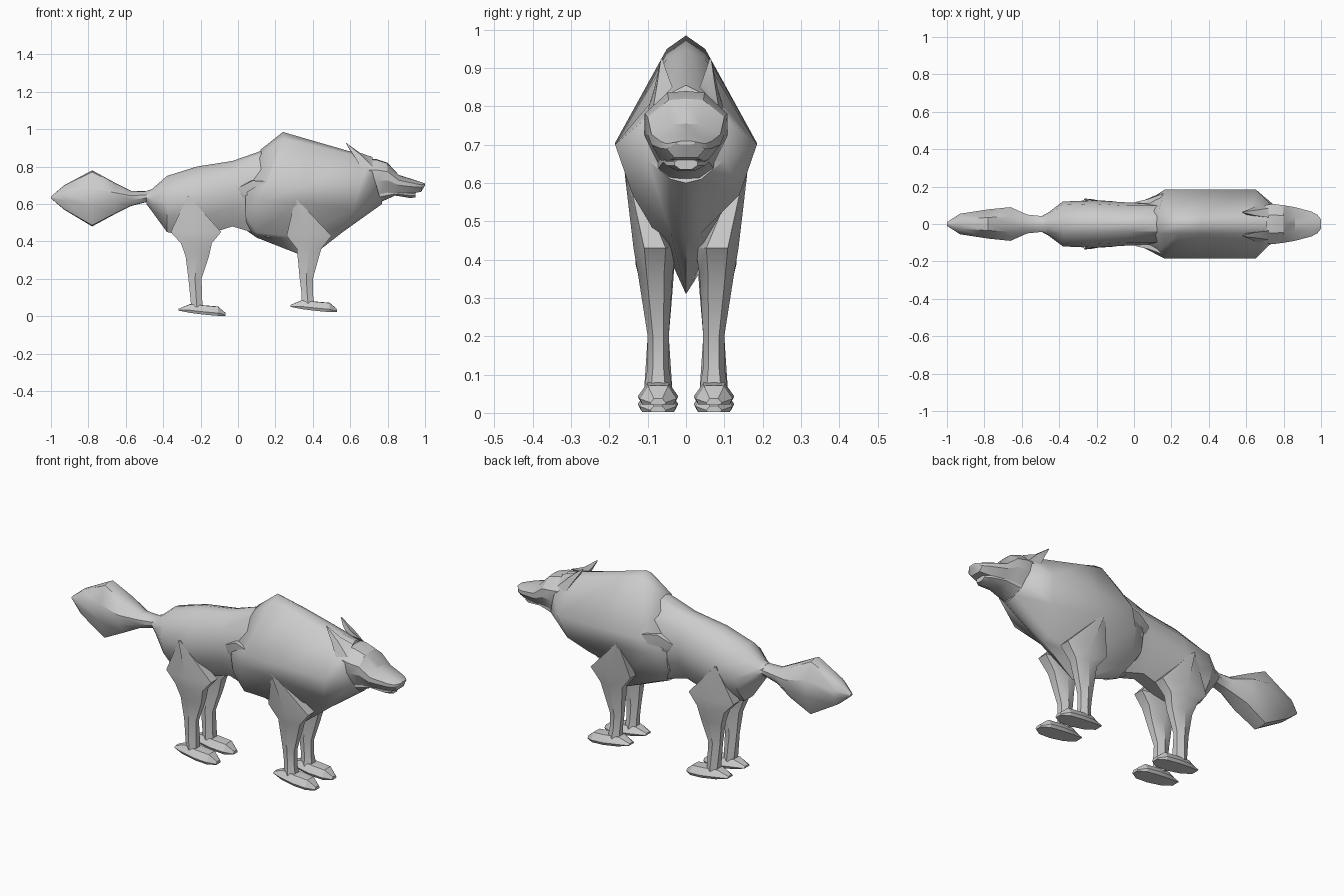
import bpy, bmesh, math


def loft(name, rings, angle=35):
    """Skin a list of equal-length closed rings and cap both ends."""
    bm = bmesh.new()
    rows = [[bm.verts.new(p) for p in r] for r in rings]
    n = len(rows[0])
    for a, b in zip(rows, rows[1:]):
        for i in range(n):
            j = (i + 1) % n
            bm.faces.new((a[i], a[j], b[j], b[i]))
    bm.faces.new(rows[0])
    bm.faces.new(rows[-1])
    bmesh.ops.recalc_face_normals(bm, faces=bm.faces)
    me = bpy.data.meshes.new(name)
    bm.to_mesh(me)
    bm.free()
    ob = bpy.data.objects.new(name, me)
    bpy.context.collection.objects.link(ob)
    bpy.ops.object.select_all(action='DESELECT')
    ob.select_set(True)
    bpy.context.view_layer.objects.active = ob
    bpy.ops.object.shade_smooth_by_angle(angle=math.radians(angle))
    return ob


def mirrored(half):
    """Close a half section (first and last point on y = 0)."""
    return half + [(x, -y, z) for x, y, z in reversed(half[1:-1])]


def sections(name, rows, shape, cy=0, angle=35):
    """Loft along x: each row is x, top z, bottom z, half width."""
    rings = []
    for x, zt, zb, w in rows:
        ring = mirrored([(x, w * fy, zb + (zt - zb) * fz) for fy, fz in shape])
        rings.append([(px, py + cy, pz) for px, py, pz in ring])
    return loft(name, rings, angle)


BODY = [(0, 1), (.35, .97), (.85, .78), (1, .52), (.85, .28), (.3, .0), (0, 0)]
OCT = [(0, 1), (.45, .97), (1, .68), (1, .38), (.5, .02), (0, 0)]
HEAD = [(0, 1), (.45, .98), (1, .72), (1, .45), (.6, .0), (0, 0)]
FOOT = [(0, 1), (.55, .97), (1, .3), (.85, 0), (0, 0)]

# Hindquarters and belly
sections("body", [(-.49, .67, .6, .045), (-.46, .68, .56, .06), (-.38, .75, .45, .12),
                  (-.22, .80, .42, .127), (-.03, .83, .48, .115), (.17, .90, .42, .115)], BODY)

# Bushy tail
sections("tail", [(-.44, .68, .60, .05), (-.49, .668, .61, .042), (-.57, .67, .59, .05),
                  (-.66, .715, .545, .09), (-.78, .78, .48, .078), (-.93, .70, .57, .055),
                  (-1, .64, .63, .01)], OCT)

# Heavy mane and chest
mane = [
    [(.12, 0, .89), (.125, .05, .87), (.145, .135, .74), (.04, .122, .66), (.04, .10, .54), (.05, 0, .455)],
    [(.24, 0, .985), (.24, .05, .95), (.165, .185, .705), (.12, .155, .62), (.10, .09, .45), (.10, 0, .42)],
    [(.36, 0, .95), (.36, .05, .925), (.38, .185, .70), (.33, .15, .60), (.32, .05, .42), (.38, 0, .31)],
    [(.62, 0, .875), (.62, .05, .86), (.65, .185, .70), (.62, .14, .57), (.56, .04, .47), (.56, 0, .45)],
    [(.71, 0, .855), (.71, .05, .83), (.72, .115, .76), (.75, .10, .66), (.77, .04, .61), (.77, 0, .60)],
]
loft("mane", [mirrored(s) for s in mane], 60)

# Head with blunt muzzle, and lower jaw
sections("head", [(.66, .84, .64, .09), (.74, .84, .63, .108), (.80, .82, .65, .1),
                  (.86, .755, .655, .09), (.95, .727, .66, .066), (.98, .717, .666, .05),
                  (1, .71, .70, .025)], HEAD, angle=25)
sections("lower_jaw", [(.74, .69, .60, .075), (.84, .67, .645, .06), (.92, .668, .632, .05),
                       (.95, .665, .635, .03)], OCT)

# Limb outlines: z, x back, x front, y inner, y outer
FRONT = [(.625, .305, .315, .125, .160), (.43, .26, .50, .025, .137), (.36, .315, .445, .035, .125),
         (.20, .33, .40, .045, .10), (.12, .34, .40, .045, .10), (.06, .34, .41, .035, .11)]
HIND = [(.64, -.27, -.26, .10, .136), (.45, -.36, -.09, .02, .133), (.39, -.305, -.14, .03, .132),
        (.32, -.28, -.155, .035, .115), (.20, -.265, -.195, .045, .10), (.05, -.25, -.19, .035, .11)]


def limb_ring(s, z, x0, x1, y0, y1):
    xm, q = (x0 + x1) / 2, (y1 - y0) * .25
    return [(x0, s * (y0 + q), z), (x0, s * (y1 - q), z), (xm, s * y1, z),
            (x1, s * (y1 - q), z), (x1, s * (y0 + q), z), (xm, s * y0, z)]


for s, side in ((1, "left"), (-1, "right")):
    for label, rows, ox, oz in (("front", FRONT, 0, 0), ("hind", HIND, -.597, -.02)):
        loft(f"{label}_leg_{side}", [limb_ring(s, *r) for r in rows])
        # Paw with pointed heel and toe
        sections(f"{label}_paw_{side}",
                 [(.28 + ox, .06 + oz, .05 + oz, .025), (.34 + ox, .085 + oz, .038 + oz, .045),
                  (.42 + ox, .078 + oz, .028 + oz, .053), (.49 + ox, .072 + oz, .022 + oz, .048),
                  (.53 + ox, .038 + oz, .022 + oz, .02)], FOOT, s * .073, 25)
    # Swept-back ear
    base = [(.63, .045, .85), (.66, .10, .79), (.72, .085, .80), (.72, .035, .85)]
    mid = [(.60, .05, .885), (.625, .082, .85), (.66, .075, .86), (.65, .045, .875)]
    tip = [(.577, .062, .925), (.58, .066, .92), (.583, .066, .922), (.58, .062, .925)]
    loft(f"ear_{side}", [[(x, s * y, z) for x, y, z in r] for r in (base, mid, tip)])
    # Tuft behind the mane
    tuft = [[(.0, .112, .685), (.01, .118, .69), (.02, .118, .66), (.01, .11, .65)],
            [(.07, .11, .725), (.08, .135, .725), (.07, .13, .64), (.05, .11, .62)],
            [(.15, .12, .72), (.16, .165, .72), (.16, .155, .66), (.14, .12, .64)]]
    loft(f"mane_tuft_{side}", [[(x, s * y, z) for x, y, z in r] for r in tuft])
